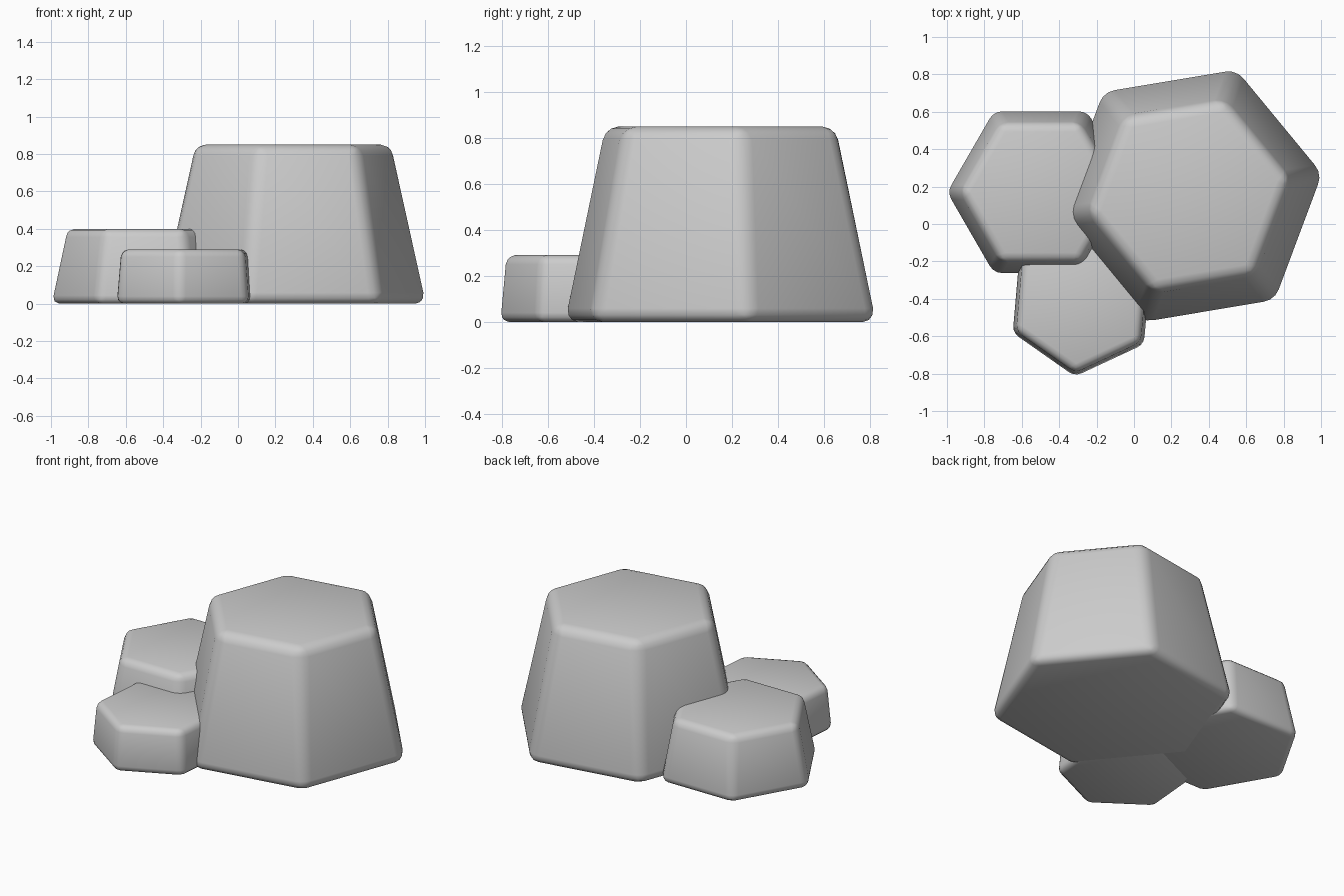
import bpy
import math

if "Cube" in bpy.data.objects:
    bpy.data.objects.remove(bpy.data.objects["Cube"])


def rock(name, center, r_bottom, r_top, height, angle, bevel):
    """Tapered hexagonal boulder with softened edges, standing on z = 0."""
    bpy.ops.mesh.primitive_cone_add(
        vertices=6, radius1=r_bottom, radius2=r_top, depth=height,
        location=(center[0], center[1], height / 2))
    obj = bpy.context.object
    obj.name = name
    # Turn the mesh so that its first corner points along the given angle
    first = obj.data.vertices[0].co
    obj.rotation_euler.z = math.radians(angle) - math.atan2(first.y, first.x)
    mod = obj.modifiers.new("soft_edges", 'BEVEL')
    mod.width = bevel
    mod.segments = 3
    mod.limit_method = 'NONE'
    bpy.ops.object.shade_smooth()
    return obj


# Tall boulder, medium boulder on the left, small boulder in front
rock("large_rock", (0.295, 0.15), 0.733, 0.545, 0.85, 9.5, 0.06)
rock("medium_rock", (-0.50, 0.17), 0.508, 0.425, 0.40, 0, 0.045)
rock("small_rock", (-0.28, -0.41), 0.41, 0.383, 0.29, 25, 0.04)
